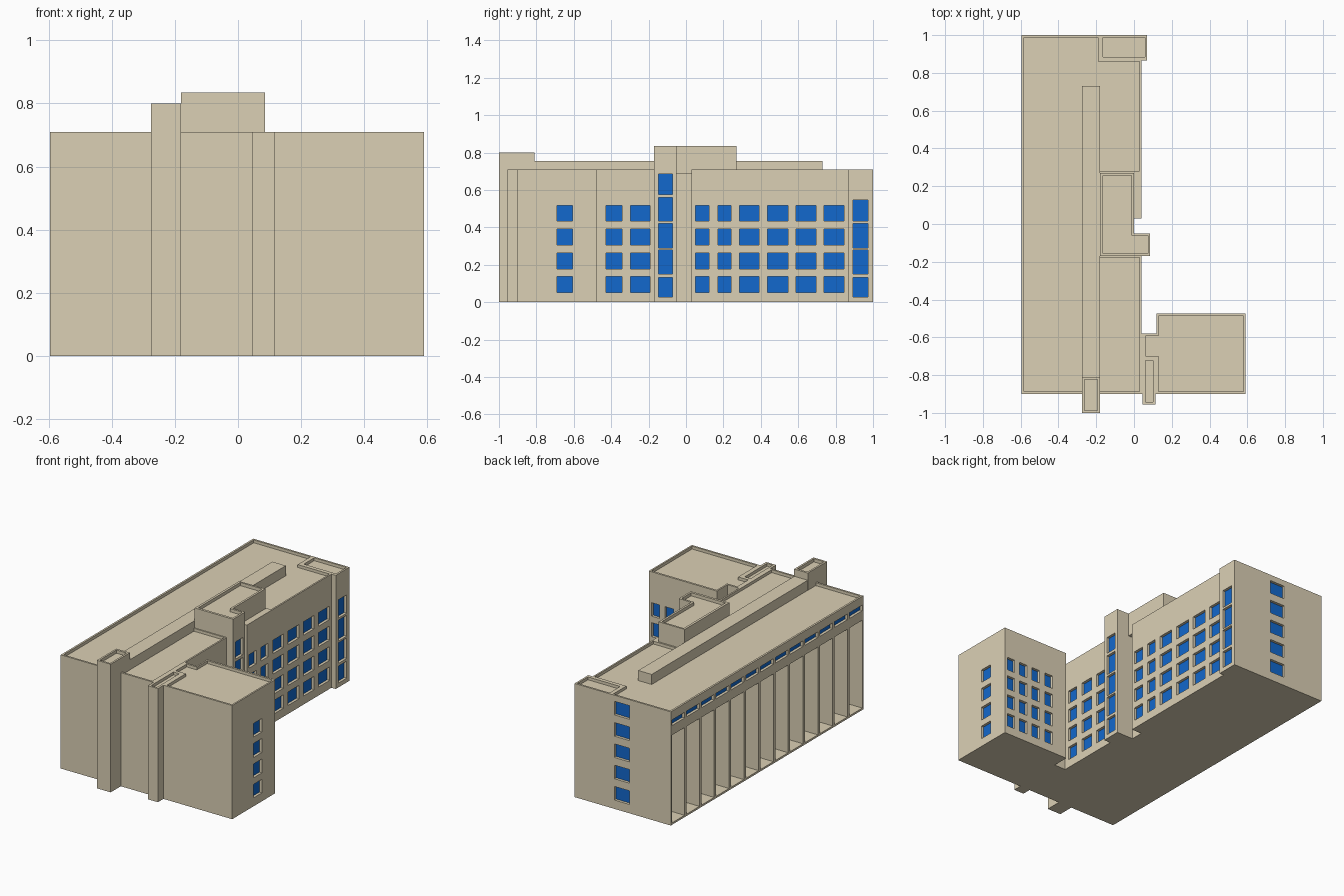
import bpy, bmesh

if "Cube" in bpy.data.objects:
    bpy.data.objects.remove(bpy.data.objects["Cube"])


def material(name, rgb):
    m = bpy.data.materials.new(name)
    m.diffuse_color = (*rgb, 1)
    m.use_nodes = True
    m.node_tree.nodes["Principled BSDF"].inputs["Base Color"].default_value = m.diffuse_color
    return m


STONE = material("beige_stone", (0.71, 0.63, 0.46))
BLUE = material("blue_glass", (0.006, 0.14, 0.61))


def rect(x0, x1, y0, y1):
    return [(x0, y0), (x1, y0), (x1, y1), (x0, y1)]


def solid(name, prisms, mat=STONE):
    """One object from upright prisms (footprint, z0, z1)."""
    bm = bmesh.new()
    for outline, z0, z1 in prisms:
        low = [bm.verts.new((x, y, z0)) for x, y in outline]
        top = [bm.verts.new((x, y, z1)) for x, y in outline]
        n = len(low)
        bm.faces.new(low[::-1])
        bm.faces.new(top)
        for i in range(n):
            j = (i + 1) % n
            bm.faces.new((low[i], low[j], top[j], top[i]))
    bmesh.ops.recalc_face_normals(bm, faces=bm.faces)
    me = bpy.data.meshes.new(name)
    bm.to_mesh(me)
    bm.free()
    me.materials.append(mat)
    ob = bpy.data.objects.new(name, me)
    bpy.context.collection.objects.link(ob)
    return ob


def carve(ob, prisms):
    """Subtract prisms from an object and bake the result."""
    cutter = solid("cutter", prisms)
    cutter.hide_render = True
    mod = ob.modifiers.new("carve", 'BOOLEAN')
    mod.operation = 'DIFFERENCE'
    mod.solver = 'EXACT'
    mod.object = cutter
    bpy.context.view_layer.update()
    dg = bpy.context.evaluated_depsgraph_get()
    me = bpy.data.meshes.new_from_object(ob.evaluated_get(dg))
    ob.modifiers.clear()
    ob.data = me
    bpy.data.objects.remove(cutter)


panes = []


def windows(face, pos, columns, rows, depth=0.02):
    """Cutters for a window grid on face +x, -x or +y; stores the panes too."""
    cuts = []
    for a, b in columns:
        for z0, z1 in rows:
            s = -1 if face[0] == '-' else 1
            def slab(d0, d1):
                lo, hi = sorted((pos - s * d0, pos - s * d1))
                return rect(lo, hi, a, b) if face[1] == 'x' else rect(a, b, lo, hi)
            cuts.append((slab(-0.02, depth), z0, z1))
            panes.append((slab(depth - 0.003, depth + 0.003), z0, z1))
    return cuts


H, ROOF = 0.71, 0.692
FLOORS = [(0.053, 0.137), (0.178, 0.264), (0.305, 0.392), (0.433, 0.517)]
TALL = [(0.027, 0.133), (0.15, 0.278), (0.289, 0.42), (0.433, 0.56), (0.577, 0.684)]
GABLE = [(0.055 + 0.133 * i, 0.14 + 0.133 * i) for i in range(5)]

# Main block with corner stair bump and a slot beside the central shaft
main = solid("main_block", [([(-.595, -.9), (.04, -.9), (.04, -.1), (-.03, -.1), (-.03, .03),
                              (.04, .03), (.04, .865), (.07, .865), (.07, 1), (-.595, 1)], 0, H)])
cuts = [([(-.583, -.888), (.03, -.888), (.03, -.177), (-.18, -.177), (-.18, .28), (.03, .28),
          (.03, .86), (-.19, .86), (-.19, .988), (-.583, .988)], ROOF, 0.9),
        (rect(-.165, .058, .885, .988), ROOF, 0.9)]
cuts += windows('+x', .04, [(-.55, -.475), (-.428, -.342), (-.296, -.193), (.05, .124), (.17, .24),
                            (.287, .39), (.437, .546), (.587, .694), (.738, .846)], FLOORS)
cuts += windows('+x', .07, [(.893, .973)], TALL[:3] + [(.433, .547)])
cuts += windows('+y', 1, [(-.31, -.205)], GABLE)
# West side: deep bays between fins, strip windows above
step = 1.9 / 13
bays = [(-.9 + i * step + .01, -.9 + (i + 1) * step - .01) for i in range(13)]
cuts += windows('-x', -.595, bays, [(.62, .655)])
cuts += [(rect(-.62, -.465, a, b), .012, .56) for a, b in bays]
carve(main, cuts)

# South-east wing with its connector and narrow front shaft
wing = solid("side_wing", [([(.04, -.9), (.045, -.9), (.045, -.955), (.115, -.955), (.115, -.9),
                             (.59, -.9), (.59, -.475), (.12, -.475), (.12, -.58), (.04, -.58)], 0, H)])
cuts = [([(.13, -.888), (.58, -.888), (.58, -.488), (.13, -.488), (.13, -.592), (.06, -.592),
          (.06, -.7), (.13, -.7)], ROOF, 0.9),
        (rect(.06, .1, -.943, -.722), ROOF, 0.9)]
cuts += windows('+x', .59, [(-.69, -.608)], FLOORS)
cuts += windows('+y', -.475, [(.226, .284), (.325, .383), (.42, .478), (.515, .57)], FLOORS)
carve(wing, cuts)

# Central stair shaft and rooftop plant room sharing an L-shaped roof recess
well = [([(-.165, -.155), (.073, -.155), (.073, -.062), (-.013, -.062), (-.013, .258),
          (-.165, .258)], 0.815, 0.95)]
shaft = solid("central_shaft", [(rect(-.04, .085, -.17, -.05), 0, .835)])
carve(shaft, well + windows('+x', .085, [(-.146, -.073)], TALL))
plant = solid("plant_room", [([(-.18, -.17), (-.03, -.17), (-.03, -.06), (0, -.06), (0, .27),
                               (-.18, .27)], .685, .835)])
carve(plant, well)

# South tower and the long roof duct
tower = solid("south_tower", [(rect(-.275, -.18, -1, -.81), 0, .8)])
carve(tower, [(rect(-.263, -.192, -.988, -.824), .78, .9)])
solid("roof_duct", [(rect(-.274, -.181, -.815, .73), .68, .755)])

# Glass
solid("window_panes", panes, BLUE)
